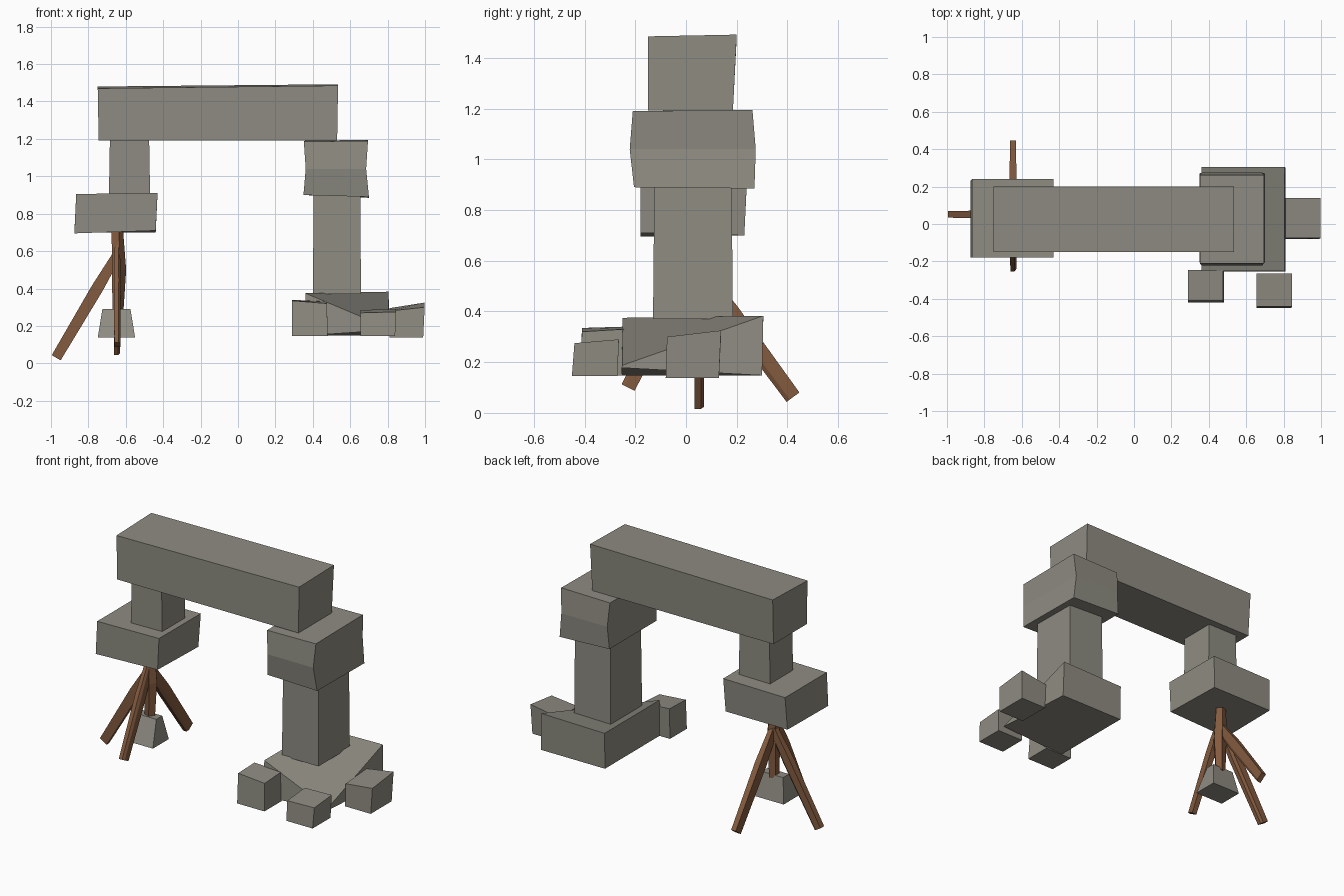
import bpy, bmesh, math
from mathutils import Vector

if "Cube" in bpy.data.objects:
    bpy.data.objects.remove(bpy.data.objects["Cube"])


def material(name, rgb):
    m = bpy.data.materials.new(name)
    m.diffuse_color = (*rgb, 1)
    m.use_nodes = True
    m.node_tree.nodes["Principled BSDF"].inputs["Base Color"].default_value = m.diffuse_color
    return m


STONE = material("stone", (0.27, 0.26, 0.22))
WOOD = material("wood", (0.23, 0.105, 0.05))


def finish(name, bm, mat):
    bmesh.ops.recalc_face_normals(bm, faces=bm.faces)
    mesh = bpy.data.meshes.new(name)
    bm.to_mesh(mesh)
    bm.free()
    mesh.materials.append(mat)
    ob = bpy.data.objects.new(name, mesh)
    bpy.context.collection.objects.link(ob)
    return ob


def loft(name, rings, mat):
    """Skin a stack of equal-sized point rings and cap both ends."""
    bm = bmesh.new()
    vs = [[bm.verts.new(p) for p in r] for r in rings]
    n = len(vs[0])
    for a, b in zip(vs, vs[1:]):
        for i in range(n):
            bm.faces.new((a[i], a[(i + 1) % n], b[(i + 1) % n], b[i]))
    bm.faces.new(vs[0][::-1])
    bm.faces.new(vs[-1])
    return finish(name, bm, mat)


def rect(x0, x1, y0, y1, z):
    """Four corners: front left, front right, back right, back left; z may be per corner."""
    zs = z if isinstance(z, tuple) else (z,) * 4
    return list(zip((x0, x1, x1, x0), (y0, y0, y1, y1), zs))


def stone(name, *rings):
    return loft(name, [rect(*r) for r in rings], STONE)


def stick(name, a, b, side, w, d):
    """Rough rectangular pole from a to b; w is the width along side, d the depth."""
    a, b, s = Vector(a), Vector(b), Vector(side)
    u = (b - a).normalized()
    t = u.cross(s).normalized()
    rings = []
    for f, k in ((0, 0.8), (0.35, 1.1), (1, 0.95)):
        c = a.lerp(b, f)
        rings.append([c + s * w * i * k / 2 + t * d * j * k / 2
                      for i, j in ((-1, -1), (1, -1), (1, 0.5), (0.4, 1), (-1, 1))])
    return loft(name, rings, WOOD)


# Lintel across the top
stone("lintel", (-0.745, 0.53, -0.15, 0.185, 1.192),
      (-0.75, 0.535, -0.15, 0.20, (1.47, 1.485, 1.492, 1.48)))

# Left support: neck block on a slab
stone("left_neck", (-0.69, -0.47, -0.09, 0.14, 0.90), (-0.685, -0.475, -0.09, 0.14, 1.195))
stone("left_slab", (-0.875, -0.44, -0.18, 0.23, (0.695, 0.71, 0.70, 0.70)),
      (-0.865, -0.43, -0.18, 0.24, (0.905, 0.912, 0.91, 0.905)))

# Right support: capital pinched at mid height, pillar, collapsed base
stone("right_capital", (0.35, 0.70, -0.205, 0.27, (0.90, 0.89, 0.885, 0.90)),
      (0.362, 0.685, -0.222, 0.275, 1.04),
      (0.352, 0.695, -0.21, 0.262, (1.185, 1.19, 1.195, 1.19)))
stone("right_pillar", (0.40, 0.657, -0.13, 0.185, 0.37), (0.405, 0.655, -0.125, 0.18, 0.90))
stone("right_base", (0.36, 0.81, -0.255, 0.30, (0.148, 0.178, 0.148, 0.148)),
      (0.36, 0.805, -0.25, 0.305, (0.375, 0.188, 0.383, 0.375)))

# Loose stones around the base
stone("loose_stone_left", (0.288, 0.48, -0.42, -0.25, 0.147),
      (0.288, 0.475, -0.41, -0.245, (0.335, 0.32, 0.33, 0.34)))
stone("loose_stone_front", (0.655, 0.84, -0.45, -0.27, 0.146),
      (0.655, 0.845, -0.44, -0.265, (0.27, 0.275, 0.29, 0.285)))
stone("loose_stone_right", (0.81, 0.99, -0.08, 0.13, 0.138),
      (0.81, 0.998, -0.075, 0.138, (0.28, 0.30, 0.325, 0.295)))

# Stone hanging below the tripod
stone("hanging_stone", (-0.75, -0.55, -0.07, 0.09, 0.137), (-0.725, -0.575, 0.0, 0.06, 0.29))

# Wooden centre post and three splayed legs
post = []
for z, r, x in ((0.27, 0.032, -0.645), (0.50, 0.042, -0.64), (0.705, 0.034, -0.648)):
    post.append([(x + r * math.cos(i * math.tau / 5), 0.04 + r * math.sin(i * math.tau / 5), z)
                 for i in range(5)])
loft("tripod_post", post, WOOD)
stick("tripod_leg_left", (-0.635, 0.05, 0.60), (-0.972, 0.052, 0.03), (0, 1, 0), 0.038, 0.058)
stick("tripod_leg_front", (-0.645, 0.03, 0.62), (-0.645, -0.228, 0.10), (1, 0, 0), 0.034, 0.06)
stick("tripod_leg_back", (-0.647, 0.04, 0.58), (-0.647, 0.422, 0.062), (1, 0, 0), 0.034, 0.066)
